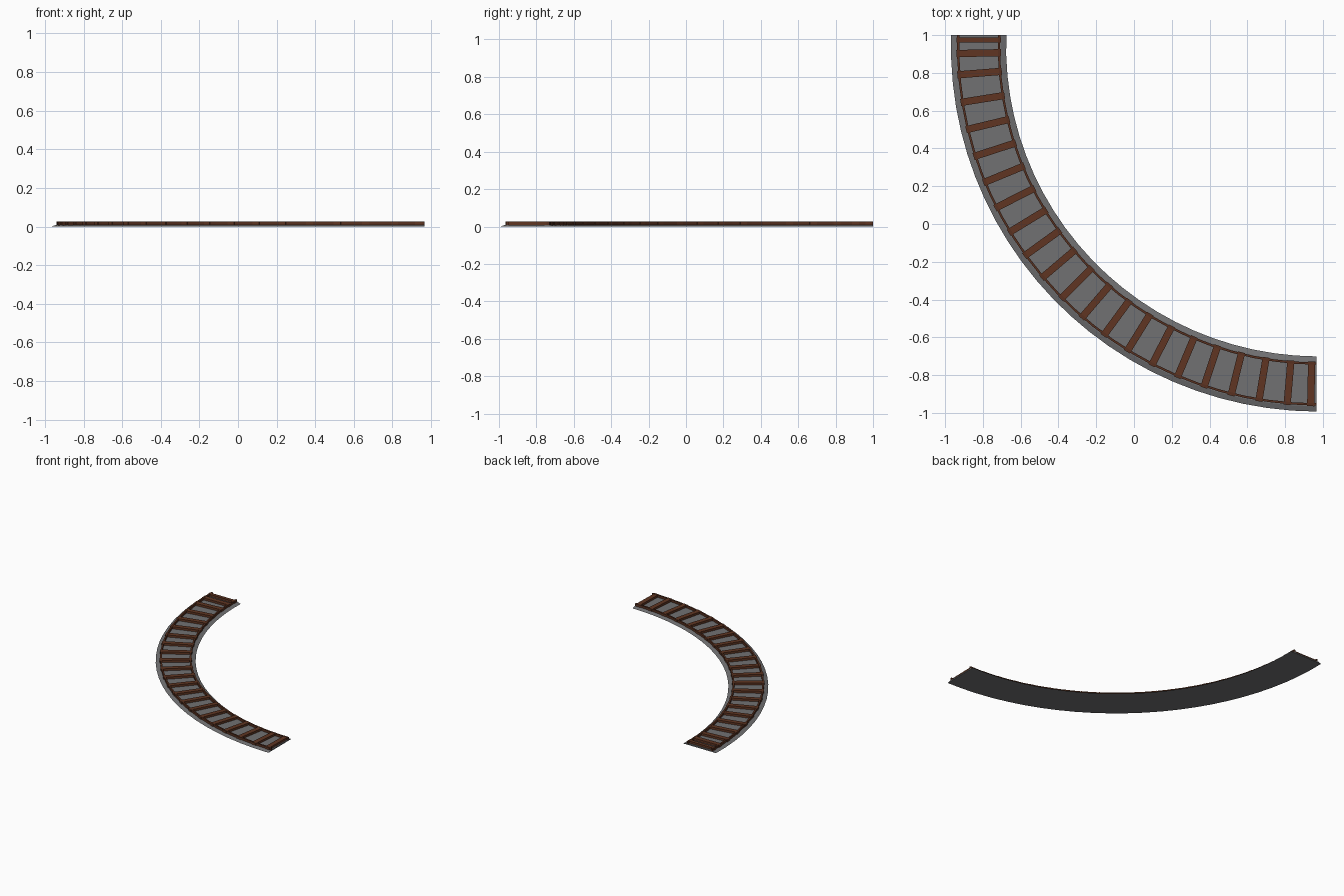
import bpy, bmesh, math
from mathutils import Vector, Matrix

if "Cube" in bpy.data.objects:
    bpy.data.objects.remove(bpy.data.objects["Cube"])

CX, CY = 0.967, 1.0      # centre of the bend


def material(name, rgb):
    m = bpy.data.materials.new(name)
    m.diffuse_color = (*rgb, 1)
    m.use_nodes = True
    m.node_tree.nodes["Principled BSDF"].inputs["Base Color"].default_value = m.diffuse_color
    return m


GRAVEL = material("gravel grey", (0.165, 0.165, 0.17))
WOOD = material("wood brown", (0.115, 0.036, 0.016))
RAIL = material("rail brown", (0.095, 0.030, 0.014))


def point(deg, off=0.0, z=0.0):
    """Point on the bend; the radius grows gently from one end to the other."""
    s = deg / 90
    r = 1.789 + 0.058 * s + 0.040 * s * (1 - s) + off
    a = math.radians(deg)
    return Vector((CX - r * math.cos(a), CY - r * math.sin(a), z))


def finish(name, bm, mat):
    bmesh.ops.recalc_face_normals(bm, faces=bm.faces)
    me = bpy.data.meshes.new(name)
    bm.to_mesh(me)
    bm.free()
    me.materials.append(mat)
    ob = bpy.data.objects.new(name, me)
    bpy.context.collection.objects.link(ob)
    return ob


def sweep(name, profile, mat, steps=24):
    """Sweep a closed (offset, height) profile along the bend."""
    bm = bmesh.new()
    rings = [[bm.verts.new(point(90 * i / steps, o, z)) for o, z in profile]
             for i in range(steps + 1)]
    n = len(profile)
    for a, b in zip(rings, rings[1:]):
        for k in range(n):
            bm.faces.new((a[k], a[(k + 1) % n], b[(k + 1) % n], b[k]))
    bm.faces.new(rings[0])
    bm.faces.new(rings[-1])
    return finish(name, bm, mat)


# Gravel bed with sloped shoulders
sweep("gravel_bed", [(-0.146, 0), (0.146, 0), (0.118, 0.009), (-0.118, 0.009)], GRAVEL)

# Two thin rails
for side, name in ((-1, "inner_rail"), (1, "outer_rail")):
    o = side * 0.108
    sweep(name, [(o - 0.006, 0.007), (o + 0.006, 0.007),
                 (o + 0.006, 0.027), (o - 0.006, 0.027)], RAIL)

# Sleepers, square to the bend
angles = [0.85, 3.05] + [6.43 + 4.39 * i for i in range(19)] + [89.1]
bm = bmesh.new()
for deg in angles:
    t = point(deg + 0.5) - point(deg - 0.5)
    heading = math.atan2(t.y, t.x)
    if deg < 1:
        heading = -math.pi / 2
    mat = (Matrix.Translation(point(deg, 0, 0.0165)) @ Matrix.Rotation(heading, 4, 'Z')
           @ Matrix.Diagonal((0.038, 0.236, 0.019, 1)))
    if deg < 1:
        mat = mat @ Matrix.Diagonal((0.7, 1, 1, 1))
    bmesh.ops.create_cube(bm, size=1, matrix=mat)
finish("sleepers", bm, WOOD)
